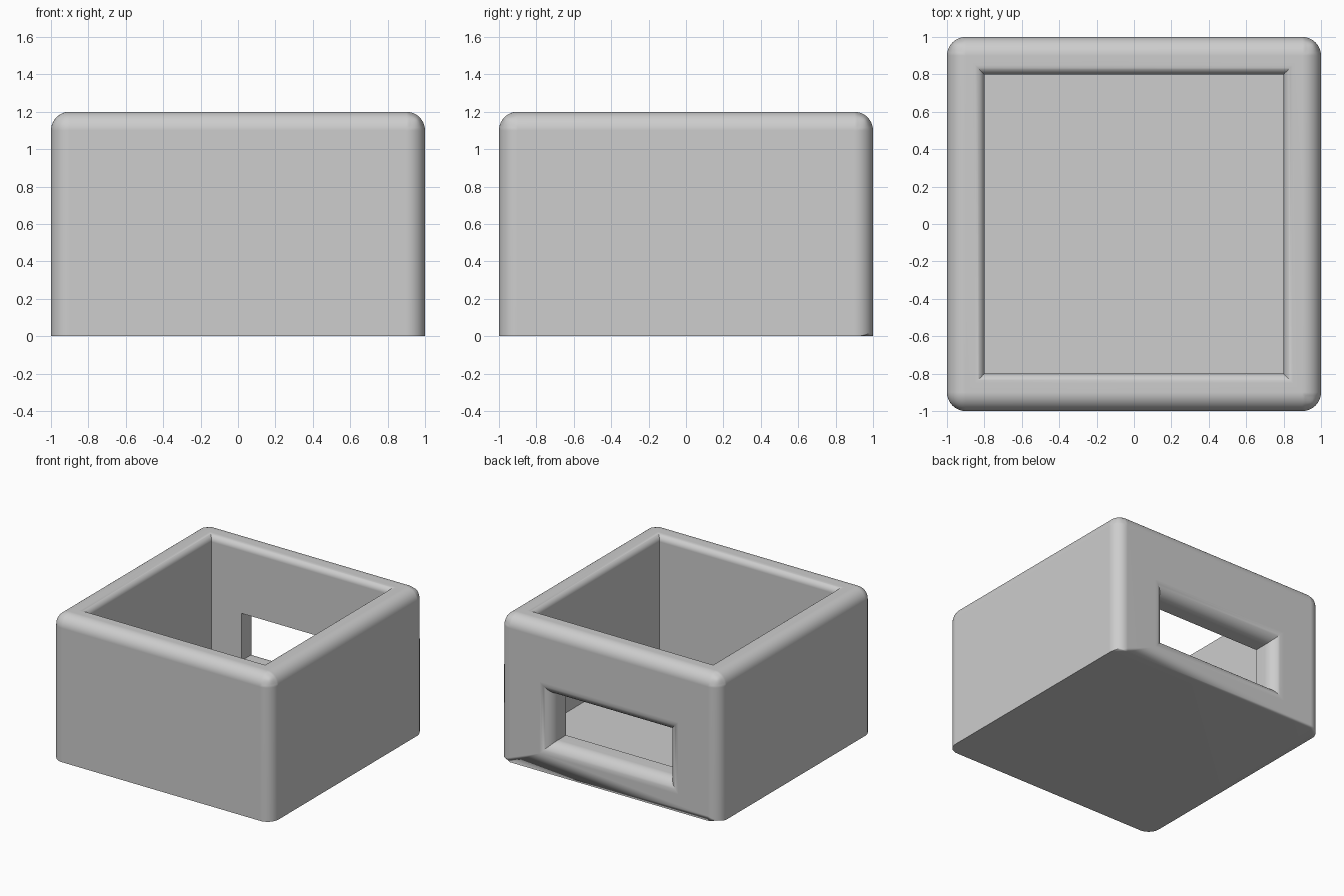
import bpy
import bmesh
from mathutils import Vector

WALL, HEIGHT, FLOOR = 0.2, 1.2, 0.21
INNER = 1 - WALL
WIN_X, WIN_LOW, WIN_HIGH = 0.53, 0.245, 0.635
ROUND, RIM_ROUND = 0.1, 0.05

cube = bpy.data.objects.get("Cube")
if cube:
    bpy.data.objects.remove(cube, do_unlink=True)


def near(a, b):
    return abs(a - b) < 1e-4


def find_face(bm, direction, centre):
    """Face with the given normal and centre."""
    d, c = Vector(direction), Vector(centre)
    return min(bm.faces, key=lambda f: (f.normal - d).length + (f.calc_center_median() - c).length)


def inset(bm, face, thickness):
    bmesh.ops.inset_individual(bm, faces=[face], thickness=thickness, use_even_offset=True)


def cut_window(bm, face):
    """Inset a wall face and fit the inset to the window outline."""
    mid = face.calc_center_median().z
    inset(bm, face, 0.1)
    for v in face.verts:
        v.co.x = WIN_X if v.co.x > 0 else -WIN_X
        v.co.z = WIN_HIGH if v.co.z > mid else WIN_LOW
    return face


def round_edges(bm, rule, radius):
    edges = [e for e in bm.edges if rule(e.verts[0].co, e.verts[1].co)]
    bmesh.ops.bevel(bm, geom=edges, offset=radius, offset_type='OFFSET', segments=10,
                    profile=0.5, affect='EDGES', clamp_overlap=False)


def on_outer_corner(a, b):
    """Upright corners and top rim, leaving the base edges sharp."""
    outer = all(near(abs(p.x), 1) and near(abs(p.y), 1) for p in (a, b))
    return outer and max(a.z, b.z) > HEIGHT / 2


def on_window(a, b):
    return all(near(p.y, 1) and near(abs(p.x), WIN_X) for p in (a, b))


def on_inner_rim(a, b):
    return all(near(p.z, HEIGHT) and near(abs(p.x), INNER) and near(abs(p.y), INNER)
               for p in (a, b))


# Outer block
bm = bmesh.new()
bmesh.ops.create_cube(bm, size=2)
for v in bm.verts:
    v.co.z = HEIGHT if v.co.z > 0 else 0
bm.normal_update()

# Cavity pressed down from the top
top = find_face(bm, (0, 0, 1), (0, 0, HEIGHT))
inset(bm, top, WALL)
floor = bmesh.ops.extrude_discrete_faces(bm, faces=[top])["faces"][0]
for v in floor.verts:
    v.co.z = FLOOR
bm.normal_update()

# Window through the back wall
outside = find_face(bm, (0, 1, 0), (0, 1, HEIGHT / 2))
inside = find_face(bm, (0, -1, 0), (0, INNER, (HEIGHT + FLOOR) / 2))
panels = [cut_window(bm, f) for f in (outside, inside)]
loops = [e for f in panels for e in f.edges]
bmesh.ops.delete(bm, geom=panels, context='FACES_ONLY')
bmesh.ops.bridge_loops(bm, edges=loops)
bmesh.ops.recalc_face_normals(bm, faces=bm.faces[:])

# Rounded edges
round_edges(bm, on_window, ROUND)
round_edges(bm, on_inner_rim, RIM_ROUND)
round_edges(bm, on_outer_corner, ROUND)

mesh = bpy.data.meshes.new("open_box")
bm.to_mesh(mesh)
bm.free()
box = bpy.data.objects.new("open_box", mesh)
bpy.context.collection.objects.link(box)

# Plain grey material
grey = bpy.data.materials.new("light_grey")
grey.use_nodes = True
colour = (0.61, 0.61, 0.61, 1)
grey.diffuse_color = colour
grey.node_tree.nodes["Principled BSDF"].inputs["Base Color"].default_value = colour
mesh.materials.append(grey)

# Smooth rounds with flat walls
bpy.ops.object.select_all(action='DESELECT')
box.select_set(True)
bpy.context.view_layer.objects.active = box
bpy.ops.object.shade_smooth_by_angle(angle=0.52)
weighted = box.modifiers.new("flat_walls", 'WEIGHTED_NORMAL')
weighted.keep_sharp = True
